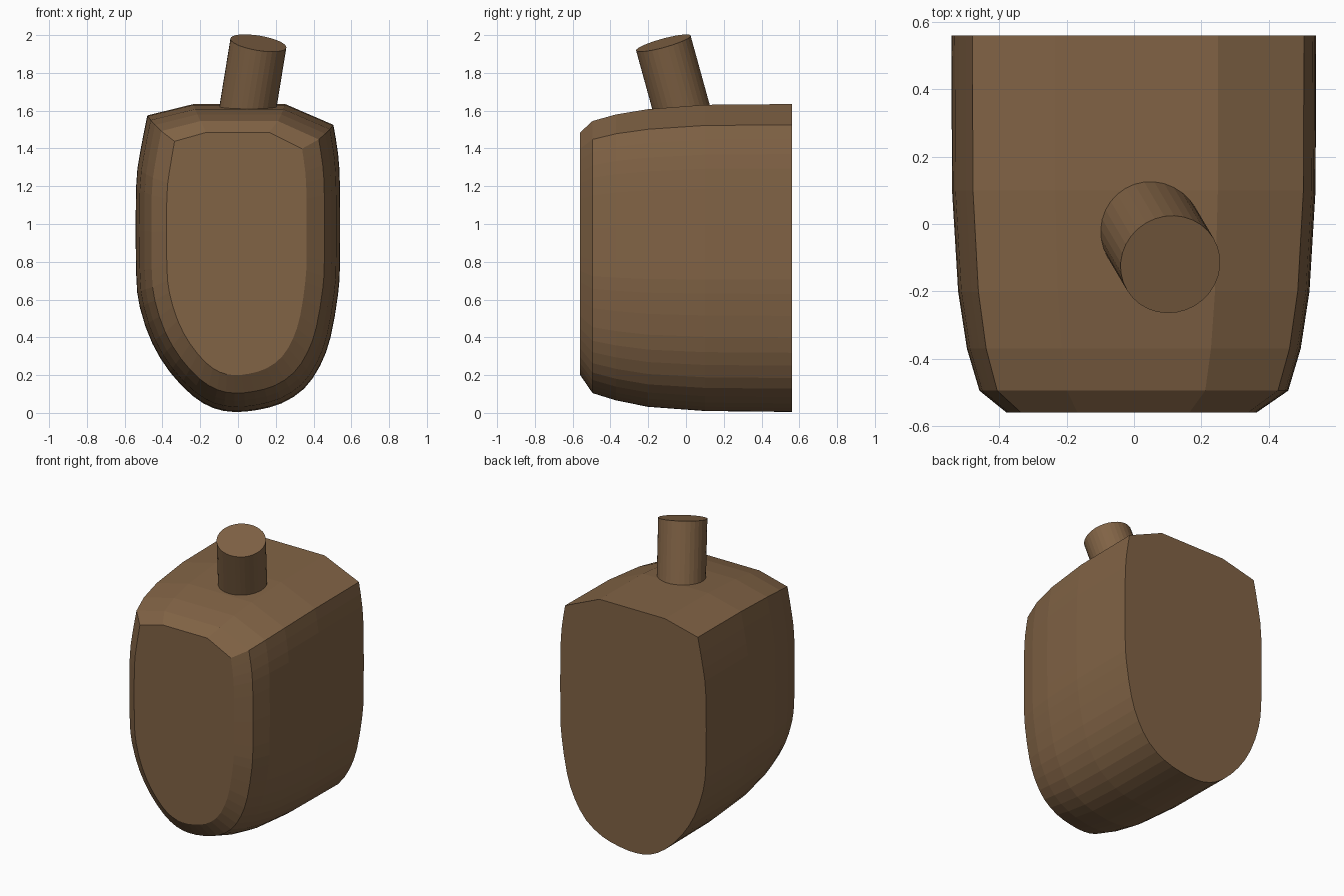
import bpy, bmesh
from mathutils import Vector

if "Cube" in bpy.data.objects:
    bpy.data.objects.remove(bpy.data.objects["Cube"])

wood = bpy.data.materials.new("brown")
wood.diffuse_color = (0.22, 0.125, 0.06, 1)
wood.use_nodes = True
wood.node_tree.nodes["Principled BSDF"].inputs["Base Color"].default_value = wood.diffuse_color


def finish(bm, name):
    bmesh.ops.recalc_face_normals(bm, faces=bm.faces)
    me = bpy.data.meshes.new(name)
    bm.to_mesh(me)
    bm.free()
    me.materials.append(wood)
    ob = bpy.data.objects.new(name, me)
    bpy.context.collection.objects.link(ob)
    return ob


def smooth_curve(pts, steps):
    # Catmull-Rom through the points
    pts = [Vector(p) for p in pts]
    ext = [2 * pts[0] - pts[1]] + pts + [2 * pts[-1] - pts[-2]]
    out = []
    for a, b, c, d in zip(ext, ext[1:], ext[2:], ext[3:]):
        for i in range(steps):
            t = i / steps
            out.append(0.5 * (2 * b + (c - a) * t + (2 * a - 5 * b + 4 * c - d) * t * t
                              + (3 * b - a - 3 * c + d) * t ** 3))
    return out + [pts[-1]]


# Full-size cross-section: U-shaped lower curve, faceted top
under = [(-0.48, 1.575), (-0.52, 1.37), (-0.54, 1.19), (-0.54, 0.75), (-0.52, 0.56),
         (-0.455, 0.37), (-0.36, 0.215), (-0.24, 0.09), (-0.13, 0.025), (-0.02, 0.005),
         (0.1, 0.015), (0.23, 0.05), (0.35, 0.128), (0.435, 0.25), (0.49, 0.4),
         (0.53, 0.63), (0.54, 0.8), (0.54, 1.19), (0.53, 1.37), (0.505, 1.525)]
section = smooth_curve(under, 2) + [Vector((0.25, 1.635)), Vector((-0.235, 1.635))]

# Body stations: y, half width, bottom z, top z
stations = [(0.56, 0.54, 0.005, 1.635), (0.1, 0.538, 0.01, 1.631),
            (-0.2, 0.52, 0.032, 1.608), (-0.37, 0.494, 0.066, 1.58),
            (-0.495, 0.457, 0.105, 1.545), (-0.56, 0.37, 0.2, 1.485)]

bm = bmesh.new()
rings = []
for y, hw, lo, hi in stations:
    rings.append([bm.verts.new((p.x * hw / 0.54 - (0.007 if y < -0.5 else 0), y,
                                lo + (p.y - 0.005) / 1.63 * (hi - lo))) for p in section])
n = len(section)
for a, b in zip(rings, rings[1:]):
    for i in range(n):
        j = (i + 1) % n
        bm.faces.new((a[i], a[j], b[j], b[i]))
bm.faces.new(rings[0])
bm.faces.new(rings[-1])
finish(bm, "body")

# Tilted peg rising from the top
top = Vector((0.108, -0.12, 1.958))
axis = Vector((0.163, -0.276, 1)).normalized()
length = 0.5
bm = bmesh.new()
bmesh.ops.create_cone(bm, cap_ends=True, segments=32, radius1=0.15, radius2=0.15, depth=length)
peg = finish(bm, "peg")
peg.location = top - axis * length / 2
peg.rotation_euler = axis.to_track_quat('Z', 'Y').to_euler()
